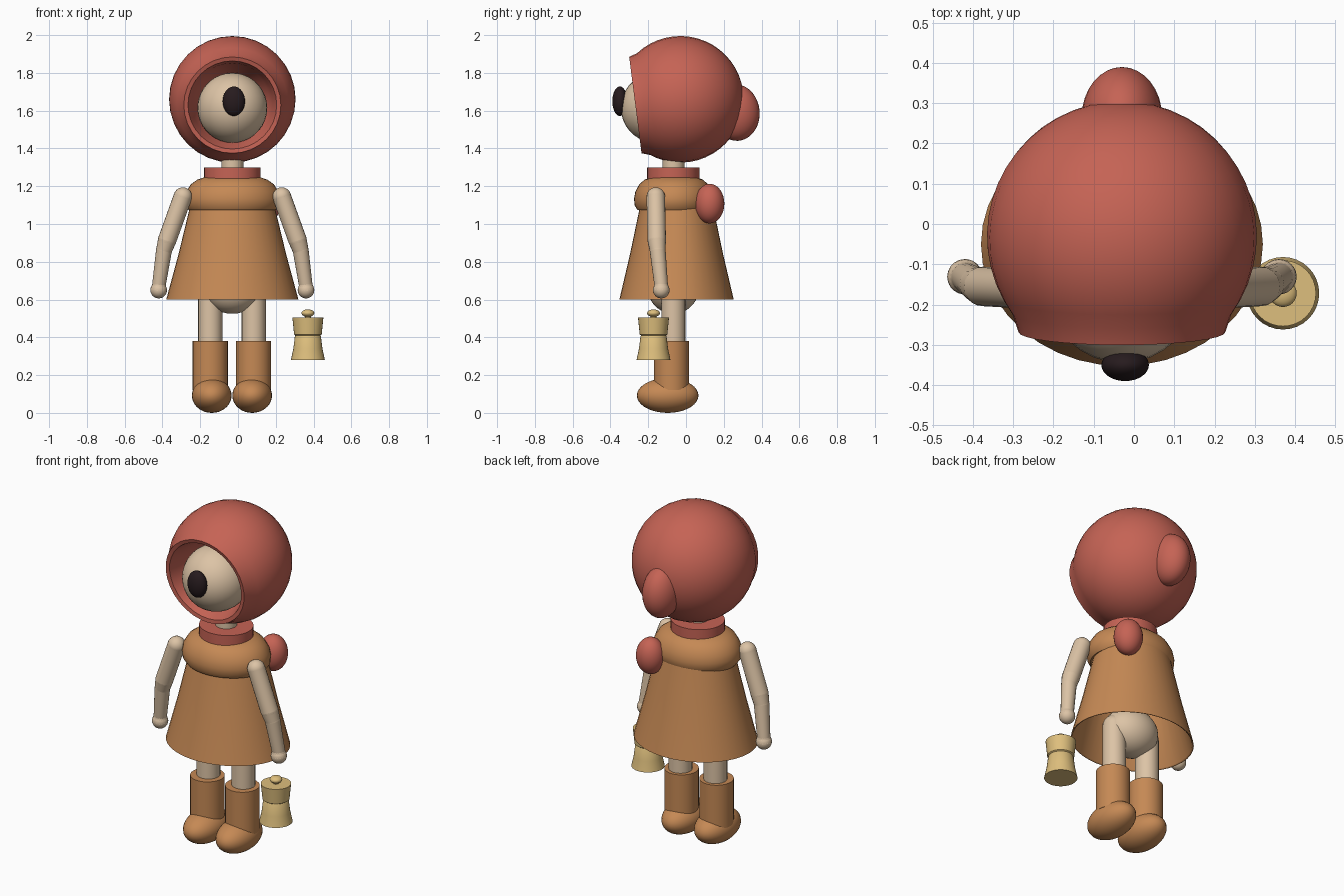
import bpy, bmesh
from math import sin, cos, pi, radians
from mathutils import Vector

cube = bpy.data.objects.get("Cube")
if cube:
    bpy.data.objects.remove(cube, do_unlink=True)


def material(name, rgb):
    m = bpy.data.materials.new(name)
    m.use_nodes = True
    m.diffuse_color = (*rgb, 1)
    m.node_tree.nodes["Principled BSDF"].inputs["Base Color"].default_value = (*rgb, 1)
    return m


RED = material("brick red", (0.56, 0.125, 0.09))
ORANGE = material("tan orange", (0.56, 0.25, 0.09))
SKIN = material("pale skin", (0.72, 0.55, 0.38))
GOLD = material("lantern gold", (0.73, 0.52, 0.205))
DARK = material("pupil dark", (0.02, 0.011, 0.013))


def finish(name, bm, mat, sharp=40):
    bmesh.ops.recalc_face_normals(bm, faces=bm.faces)
    me = bpy.data.meshes.new(name)
    bm.to_mesh(me)
    bm.free()
    me.materials.append(mat)
    ob = bpy.data.objects.new(name, me)
    bpy.context.collection.objects.link(ob)
    bpy.ops.object.select_all(action='DESELECT')
    ob.select_set(True)
    bpy.context.view_layer.objects.active = ob
    bpy.ops.object.shade_smooth_by_angle(angle=radians(sharp))
    return ob


def ball(name, at, size, mat, tilt=0):
    bm = bmesh.new()
    bmesh.ops.create_uvsphere(bm, u_segments=32, v_segments=18, radius=1)
    ob = finish(name, bm, mat)
    ob.location, ob.scale, ob.rotation_euler.x = at, size, tilt
    return ob


def lathe(name, profile, at, mat, squash=1, tilt=0, n=32):
    """Spin (radius, height) pairs round z; squash scales the depth."""
    bm = bmesh.new()
    verts = [bm.verts.new((r, 0, h)) for r, h in profile]
    edges = [bm.edges.new(p) for p in zip(verts, verts[1:])]
    bmesh.ops.spin(bm, geom=verts + edges, cent=(0, 0, 0), axis=(0, 0, 1),
                   angle=2 * pi, steps=n)
    bmesh.ops.remove_doubles(bm, verts=bm.verts, dist=1e-4)
    ob = finish(name, bm, mat)
    ob.location, ob.scale.y, ob.rotation_euler.x = at, squash, tilt
    return ob


def limb(name, joints, mat):
    """Tapered segments with round joints, from (position, radius) pairs."""
    bm = bmesh.new()
    for p, r in joints:
        new = bmesh.ops.create_uvsphere(bm, u_segments=20, v_segments=12, radius=r)
        bmesh.ops.translate(bm, verts=new["verts"], vec=p)
    for (a, ra), (b, rb) in zip(joints, joints[1:]):
        d = Vector(b) - Vector(a)
        new = bmesh.ops.create_cone(bm, segments=20, radius1=ra, radius2=rb, depth=d.length)
        bmesh.ops.rotate(bm, verts=new["verts"],
                         matrix=d.to_track_quat('Z', 'Y').to_matrix())
        bmesh.ops.translate(bm, verts=new["verts"], vec=(Vector(a) + Vector(b)) / 2)
    return finish(name, bm, mat, 60)


CX = -0.03  # body axis

# Hood: ball with a flared, hollow face opening
R = 0.335
shell = [(R * sin(a), R * cos(a)) for a in (radians(180 - 7.4 * i) for i in range(18))]
shell[0] = (0, -R)
hollow = [(0.257, 0.24), (0.235, 0.235), (0.215, 0.17), (0.195, 0.08),
          (0.14, -0.02), (0, -0.07)]
lathe("hood", shell + hollow, (CX, -0.03, 1.66), RED, tilt=radians(97.3))
ball("hood_bump", (CX, 0.265, 1.59), (0.1, 0.125, 0.15), RED, radians(5))

# Face and neck
ball("head", (CX, -0.16, 1.615), (0.185, 0.185, 0.185), SKIN)
ball("pupil", (-0.022, -0.35, 1.65), (0.059, 0.04, 0.078), DARK)
lathe("neck", [(0.058, 1.15), (0.058, 1.45)], (CX, -0.067, 0), SKIN)
lathe("collar", [(0, 1.2), (0.15, 1.2), (0.15, 1.3), (0, 1.3)],
      (CX, -0.067, 0), RED, 0.93)

# Clothes
lathe("dress", [(0.34, 0.605), (0.346, 0.6), (0.35, 0.6), (0.285, 0.84), (0.222, 1.1),
                (0.205, 1.1), (0.34, 0.605)], (CX, -0.05, 0), ORANGE, 0.865, n=40)
lathe("cape", [(0.19, 1.07), (0.232, 1.075), (0.25, 1.1), (0.253, 1.135), (0.245, 1.17),
               (0.22, 1.21), (0.185, 1.235), (0.14, 1.25), (0, 1.255)],
      (CX, -0.065, 0), ORANGE, 0.83, n=40)
ball("shoulder_pouch", (0.145, 0.125, 1.108), (0.08, 0.078, 0.105), RED)

# Hips, legs and boots
ball("hips", (CX, -0.067, 0.66), (0.16, 0.135, 0.135), SKIN)
for side, x in (("right", -0.147), ("left", 0.083)):
    limb(side + "_leg", [((x, -0.067, 0.3), 0.064), ((x, -0.067, 0.66), 0.064)], SKIN)
    lathe(side + "_boot", [(0, 0.12), (0.093, 0.12), (0.093, 0.38), (0, 0.38)],
          (x, -0.077, 0), ORANGE)
    ball(side + "_foot", (x + (0.008 if x < 0 else -0.008), -0.097, 0.092),
         (0.105, 0.163, 0.092), ORANGE)

# Arms
for side, s in (("right", -1), ("left", 1)):
    def at(x, y, z):
        return (CX + s * x, y, z)
    limb(side + "_arm", [(at(0.262, -0.16, 1.145), 0.049), (at(0.345, -0.155, 0.915), 0.049),
                         (at(0.362, -0.15, 0.86), 0.042), (at(0.388, -0.132, 0.68), 0.036),
                         (at(0.39, -0.131, 0.65), 0.044)], SKIN)

# Lantern
lathe("lantern", [(0, 0.28), (0.09, 0.28), (0.077, 0.34), (0.069, 0.405), (0.066, 0.41),
                  (0.073, 0.415), (0.082, 0.505), (0, 0.505)], (0.37, -0.172, 0), GOLD)
lathe("lantern_stem", [(0.016, 0.49), (0.016, 0.53)], (0.37, -0.172, 0), GOLD, n=16)
ball("lantern_knob", (0.37, -0.172, 0.528), (0.034, 0.034, 0.02), GOLD)
